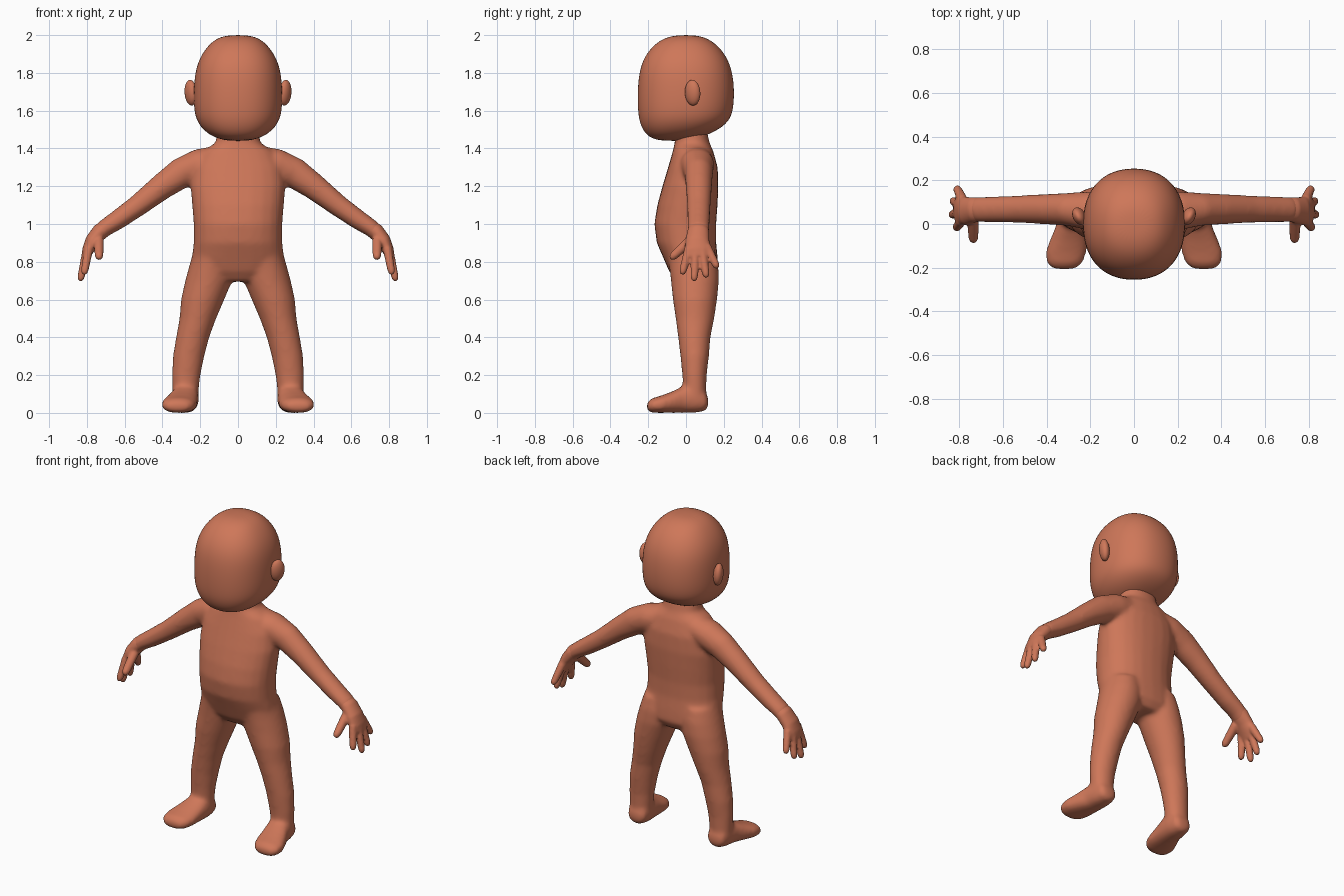
import bpy, bmesh
from math import sin, cos, pi
from mathutils import Vector, Matrix

if "Cube" in bpy.data.objects:
    bpy.data.objects.remove(bpy.data.objects["Cube"])

skin = bpy.data.materials.new("terracotta skin")
skin.use_nodes = True
skin.diffuse_color = (0.62, 0.185, 0.10, 1)
skin.node_tree.nodes["Principled BSDF"].inputs["Base Color"].default_value = skin.diffuse_color
X, Y, Z = Vector((1, 0, 0)), Vector((0, 1, 0)), Vector((0, 0, 1))


def loft(bm, rings, power=2.0, sides=24):
    """Closed skin through superellipse rings: (centre, half axis u, half axis v)."""
    loops = []
    for c, u, v in rings:
        loop = []
        for i in range(sides):
            a = 2 * pi * i / sides
            e = 2 / power
            p = abs(cos(a)) ** e * (1 if cos(a) > 0 else -1)
            q = abs(sin(a)) ** e * (1 if sin(a) > 0 else -1)
            loop.append(bm.verts.new(c + u * p + v * q))
        loops.append(loop)
    for a, b in zip(loops, loops[1:]):
        for i in range(sides):
            j = (i + 1) % sides
            bm.faces.new((a[i], a[j], b[j], b[i]))
    bm.faces.new(loops[0])
    bm.faces.new(loops[-1])


def column(rows, s=1):
    """Horizontal rings from rows (z, x0, x1, y0, y1)."""
    return [(Vector((s * (x0 + x1) / 2, (y0 + y1) / 2, z)),
             X * (x1 - x0) / 2, Y * (y1 - y0) / 2) for z, x0, x1, y0, y1 in rows]


def limb(path, s=1):
    """Rings square to a path of (x, y, z, half width in y, half thickness)."""
    pts = [Vector((s * p[0], p[1], p[2])) for p in path]
    rings = []
    for i, p in enumerate(path):
        t = pts[min(i + 1, len(pts) - 1)] - pts[max(i - 1, 0)]
        side = (Y - t * (Y.dot(t) / t.length_squared)).normalized()
        rings.append((pts[i], side * p[3], t.normalized().cross(side) * p[4]))
    return rings


def finger(base, tip, r, s):
    a, b = Vector(base), Vector(tip)
    return limb([(*a.lerp(b, f), r * k, r * k) for f, k in
                 ((0, 1.15), (0.5, 1.05), (0.85, 0.95), (0.96, 0.75), (1.02, 0.35))], s)


def finish(bm, name, voxel=0, smooth=0, subdivide=0):
    bmesh.ops.recalc_face_normals(bm, faces=bm.faces)
    for f in bm.faces:
        f.smooth = True
    me = bpy.data.meshes.new(name)
    bm.to_mesh(me)
    bm.free()
    me.materials.append(skin)
    ob = bpy.data.objects.new(name, me)
    bpy.context.scene.collection.objects.link(ob)
    if voxel:
        m = ob.modifiers.new("merge", 'REMESH')
        m.mode, m.voxel_size, m.use_smooth_shade = 'VOXEL', voxel, True
        m = ob.modifiers.new("soften", 'SMOOTH')
        m.factor, m.iterations = 0.5, smooth
    if subdivide:
        m = ob.modifiers.new("round", 'SUBSURF')
        m.levels = m.render_levels = subdivide
    return ob


# Body: torso and neck, legs, feet and arms merged into one skin
bm = bmesh.new()
torso = [(1.50, .11, -.055, .11), (1.43, .118, -.06, .125), (1.385, .19, -.07, .145),
         (1.3, .24, -.095, .168), (1.2, .252, -.125, .172), (1.1, .243, -.152, .167),
         (1.0, .235, -.168, .16), (.9, .235, -.155, .16), (.82, .245, -.12, .168),
         (.75, .23, -.09, .172), (.695, .14, -.05, .14)]
loft(bm, column([(z, -w, w, a, b) for z, w, a, b in torso]), 2.25)
for s in (1, -1):
    loft(bm, column([
        (.86, .03, .235, -.10, .155), (.78, .02, .258, -.09, .172), (.7, .03, .28, -.08, .175),
        (.6, .072, .302, -.07, .165), (.5, .115, .31, -.055, .15), (.4, .152, .328, -.042, .13),
        (.3, .178, .345, -.03, .122), (.2, .198, .35, -.02, .11), (.12, .208, .348, -.015, .108),
        (.05, .21, .345, -.01, .105)], s))
    foot = [(.118, .277, .035, .03, .08), (.1, .277, .058, .01, .12), (.05, .278, .07, 0, .15),
            (-.01, .283, .075, 0, .145), (-.07, .298, .086, 0, .115), (-.13, .312, .095, 0, .092),
            (-.18, .318, .083, 0, .078), (-.207, .32, .05, .012, .055)]
    loft(bm, [(Vector((s * x, y, (a + b) / 2)), X * w, Z * (b - a) / 2)
              for y, x, w, a, b in foot], 2.3)
    loft(bm, limb([
        (.08, .055, 1.35, .08, .07), (.2, .06, 1.315, .09, .085), (.3, .067, 1.27, .076, .082),
        (.4, .068, 1.2, .07, .07), (.53, .068, 1.098, .063, .058), (.64, .067, 1.02, .06, .052),
        (.71, .066, .975, .058, .046), (.755, .063, .925, .055, .036)], s))
finish(bm, "body", 0.011, 14)

# Hands: palm, four fingers and thumb
for s, side in ((1, "left"), (-1, "right")):
    bm = bmesh.new()
    loft(bm, limb([(.68, .067, .995, .05, .04), (.73, .065, .96, .058, .044),
                   (.77, .06, .91, .064, .04), (.795, .063, .86, .07, .031),
                   (.808, .065, .825, .062, .022)], s))
    for base, tip in (((.79, .015, .87), (.815, -.02, .735)), ((.8, .05, .86), (.835, .043, .70)),
                      ((.8, .085, .86), (.83, .108, .718)), ((.785, .11, .88), (.812, .166, .768))):
        loft(bm, finger(base, tip, 0.021, s), sides=12)
    loft(bm, finger((.738, .025, .915), (.735, -.08, .818), 0.024, s), sides=12)
    finish(bm, side + "_hand", 0.007, 4)

# Head: rounded block with a jaw that rises towards the back
bm = bmesh.new()
head = [(2.0, .05, -.05, .05), (1.985, .11, -.115, .11), (1.95, .155, -.17, .165),
        (1.89, .20, -.22, .215), (1.81, .229, -.25, .248), (1.7, .237, -.259, .259),
        (1.6, .235, -.257, .252), (1.54, .218, -.248, .228), (1.49, .178, -.226, .16),
        (1.455, .12, -.19, .07), (1.44, .05, -.13, .0)]
loft(bm, column([(z, -w, w, a, b) for z, w, a, b in head]), 2.25)
finish(bm, "head", subdivide=2)

# Ears: flattened ovals swept outward to the back
for s, side in ((1, "left"), (-1, "right")):
    bm = bmesh.new()
    place = (Matrix.Translation((s * .25, .035, 1.695)) @ Matrix.Rotation(-s * .5, 4, 'Z')
             @ Matrix.Rotation(s * .08, 4, 'Y') @ Matrix.Diagonal((.029, .044, .068, 1)))
    bmesh.ops.create_uvsphere(bm, u_segments=24, v_segments=16, radius=1, matrix=place)
    finish(bm, side + "_ear")
